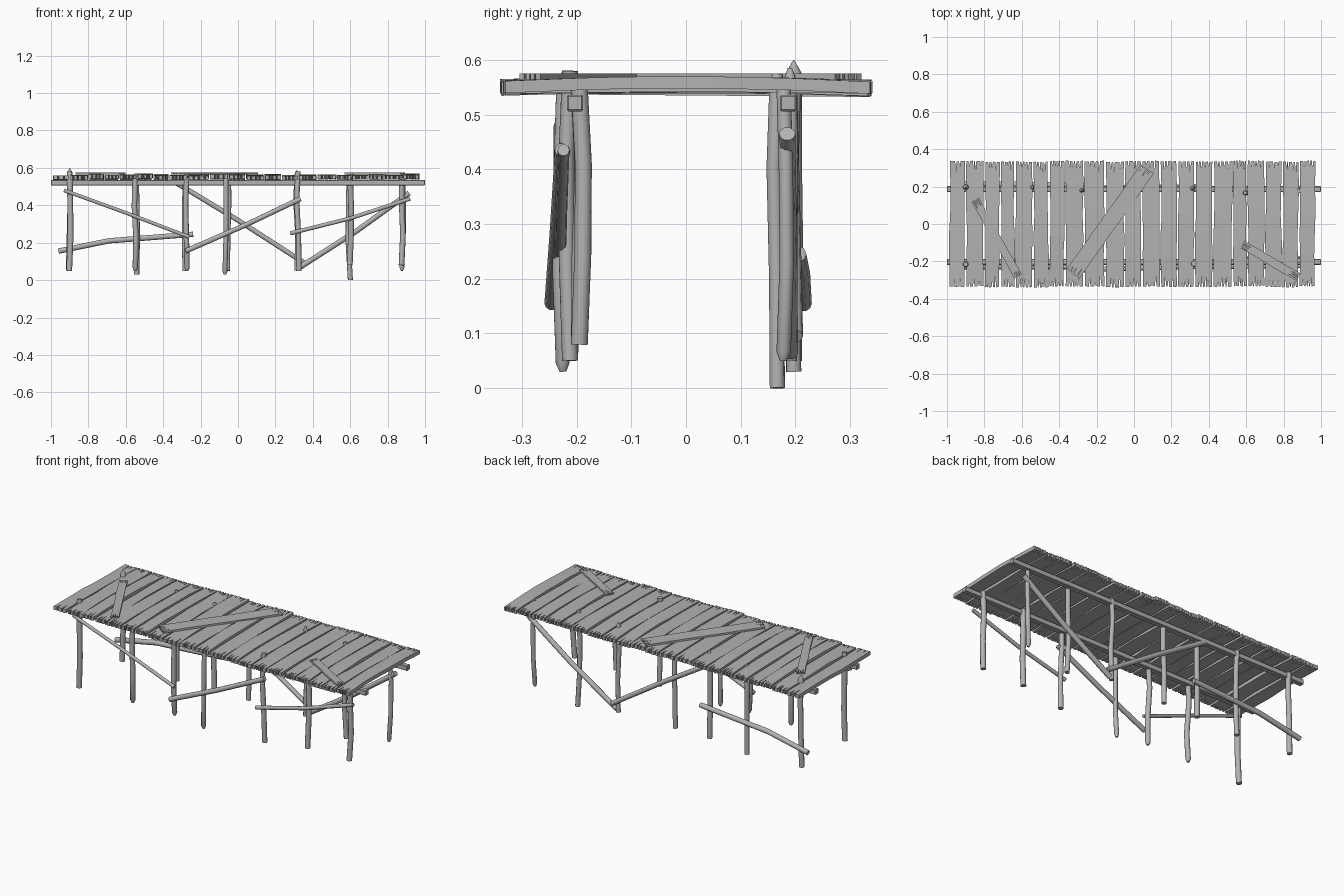
import bpy, bmesh, math, random
from mathutils import Vector, Matrix

random.seed(4)
if "Cube" in bpy.data.objects:
    bpy.data.objects.remove(bpy.data.objects["Cube"], do_unlink=True)

wood = bpy.data.materials.new("weathered_grey_wood")
wood.use_nodes = True
COLOUR = (0.45, 0.45, 0.45, 1)
wood.diffuse_color = COLOUR
wood.node_tree.nodes["Principled BSDF"].inputs["Base Color"].default_value = COLOUR


def wobble(amount):
    return random.uniform(-amount, amount)


def add_object(name, data):
    obj = bpy.data.objects.new(name, data)
    bpy.context.collection.objects.link(obj)
    data.materials.append(wood)
    return obj


def pole(name, points, radius, tip=1.0, foot=1.0):
    """Round pole through points, with optionally sharpened ends."""
    curve = bpy.data.curves.new(name, "CURVE")
    curve.dimensions = "3D"
    curve.bevel_depth = radius
    curve.bevel_resolution = 3
    curve.use_fill_caps = True
    pts = [Vector(p) for p in points]
    radii = [1.0] * len(pts)
    if foot < 1:
        pts.insert(1, pts[0] + (pts[1] - pts[0]).normalized() * 0.016)
        radii = [foot] + radii
    if tip < 1:
        pts.insert(-1, pts[-1] + (pts[-2] - pts[-1]).normalized() * 0.025)
        radii = radii + [tip]
    spline = curve.splines.new("POLY")
    spline.points.add(len(pts) - 1)
    for sp, p, r in zip(spline.points, pts, radii):
        sp.co = (*p, 1)
        sp.radius = r
    obj = add_object(name, curve)
    bpy.ops.object.select_all(action="DESELECT")
    obj.select_set(True)
    bpy.context.view_layer.objects.active = obj
    bpy.ops.object.convert(target="MESH")
    bpy.ops.object.shade_smooth_by_angle(angle=math.radians(40))


def end_edge(width, y, inward, cracks):
    """Ragged board end from -x to +x, with narrow splits running inward."""
    pts = [(-width / 2, y + wobble(0.003))]
    for i in range(cracks):
        x = width * ((i + 1) / (cracks + 1) - 0.5) + wobble(width * 0.06)
        pts += [(x - width * 0.045, y + wobble(0.002)),
                (x + wobble(0.002), y + inward * random.uniform(0.02, 0.06)),
                (x + width * 0.045, y + wobble(0.002))]
    pts.append((width / 2, y + wobble(0.003)))
    return pts


def board(name, width, length, thick, matrix, cracks=3, bow=0.0, rough=0.004):
    """Split-ended board along local y, bowed upward in the middle."""
    half = length / 2
    stations = [-0.5, -0.2, 0.15, 0.55]
    outline = end_edge(width, -half, 1, cracks)
    outline += [(width / 2 + wobble(rough), s * half) for s in stations]
    outline += reversed(end_edge(width, half, -1, cracks))
    outline += [(-width / 2 + wobble(rough), s * half) for s in reversed(stations)]
    bm = bmesh.new()
    bm.faces.new([bm.verts.new((x, y, 0)) for x, y in outline])
    for s in stations:
        bmesh.ops.bisect_plane(bm, geom=bm.verts[:] + bm.edges[:] + bm.faces[:],
                               plane_co=(0, s * half, 0), plane_no=(0, 1, 0))
    top = bmesh.ops.extrude_face_region(bm, geom=bm.faces[:])
    for v in top["geom"]:
        if isinstance(v, bmesh.types.BMVert):
            v.co.z += thick
    for v in bm.verts:
        v.co.z += bow * (1 - (v.co.y / half) ** 2)
    bmesh.ops.recalc_face_normals(bm, faces=bm.faces[:])
    bm.transform(matrix)
    mesh = bpy.data.meshes.new(name)
    bm.to_mesh(mesh)
    bm.free()
    add_object(name, mesh)


# Deck planks: left edges across the deck, last entry closes the row
edges = [-0.99, -0.9, -0.80, -0.715, -0.635, -0.54, -0.455, -0.37, -0.268, -0.155,
         -0.05, 0.042, 0.14, 0.232, 0.325, 0.422, 0.528, 0.606, 0.70, 0.792, 0.882, 0.972]
for i, (a, b) in enumerate(zip(edges, edges[1:])):
    tilt = Matrix.Rotation(wobble(0.008), 4, "Z") @ Matrix.Rotation(wobble(0.01), 4, "X")
    place = Matrix.Translation(((a + b) / 2, wobble(0.004), 0.537 + wobble(0.003)))
    board(f"deck_plank_{i + 1}", b - a - 0.009, 0.67, 0.022, place @ tilt,
          cracks=random.choice((2, 3, 3, 4)), bow=random.uniform(0, 0.01))

# Loose repair boards laid across the deck
repairs = [("left", (-0.85, 0.13), (-0.62, -0.28), 0.045),
           ("middle", (0.07, 0.295), (-0.325, -0.265), 0.085),
           ("right", (0.58, -0.11), (0.88, -0.285), 0.045)]
for side, start, end, width in repairs:
    a, b = Vector(start), Vector(end)
    d = b - a
    place = Matrix.Translation((*((a + b) / 2), 0.564))
    turn = Matrix.Rotation(math.atan2(-d.x, d.y), 4, "Z")
    board(f"repair_board_{side}", width, d.length, 0.011, place @ turn, cracks=3, rough=0.002)

# Long support rails under the deck
for name, y in (("front_rail", -0.203), ("back_rail", 0.187)):
    bm = bmesh.new()
    bmesh.ops.create_cube(bm, size=1, matrix=Matrix.Translation((0, y, 0.521))
                          @ Matrix.Diagonal((2, 0.03, 0.03, 1)))
    bmesh.ops.bevel(bm, geom=bm.edges[:], offset=0.003, segments=1, affect="EDGES")
    mesh = bpy.data.meshes.new(name)
    bm.to_mesh(mesh)
    bm.free()
    add_object(name, mesh)

# Posts: x, y, foot height, top height, top taper
front_posts = [(-0.9, -0.215, 0.05, 0.58, 0.8), (-0.55, -0.21, 0.05, 0.54, 1),
               (-0.275, -0.21, 0.05, 0.55, 1), (-0.065, -0.225, 0.03, 0.54, 1),
               (0.32, -0.212, 0.05, 0.58, 1), (0.6, -0.195, 0.08, 0.54, 1),
               (0.875, -0.195, 0.08, 0.55, 1)]
back_posts = [(-0.9, 0.197, 0.05, 0.6, 0.05), (-0.545, 0.197, 0.03, 0.57, 0.5),
              (-0.28, 0.18, 0.05, 0.575, 0.3), (-0.05, 0.18, 0.05, 0.54, 1),
              (0.315, 0.19, 0.05, 0.585, 0.3), (0.595, 0.167, 0, 0.575, 0.7),
              (0.88, 0.178, 0.05, 0.565, 0.7)]
for row, posts in (("front", front_posts), ("back", back_posts)):
    for i, (x, y, low, high, tip) in enumerate(posts):
        path = [(x + wobble(0.006), y, low)]
        for t in (0.35, 0.7):
            path.append((x + wobble(0.007), y + wobble(0.009), low + (high - low) * t))
        path.append((x, y, high))
        pole(f"{row}_post_{i + 1}", path, random.uniform(0.0125, 0.0155), tip,
             foot=random.choice((1, 1, 0.5)))

# Diagonal braces tied to the posts
pole("front_brace_left", [(-0.93, -0.232, 0.48), (-0.6, -0.232, 0.36), (-0.26, -0.232, 0.23)], 0.010)
pole("front_brace_middle", [(-0.28, -0.245, 0.155), (0.03, -0.235, 0.29), (0.335, -0.226, 0.435)], 0.014)
pole("front_brace_right", [(0.28, -0.23, 0.25), (0.6, -0.228, 0.33), (0.92, -0.224, 0.435)], 0.011)
pole("back_brace_low", [(-0.96, 0.215, 0.155), (-0.69, 0.212, 0.21), (-0.24, 0.205, 0.245)], 0.015)
pole("back_brace_middle", [(-0.33, 0.19, 0.52), (0.0, 0.195, 0.32), (0.35, 0.2, 0.095)], 0.014)
pole("back_brace_right", [(0.325, 0.19, 0.065), (0.63, 0.188, 0.26), (0.915, 0.185, 0.465)], 0.015)
